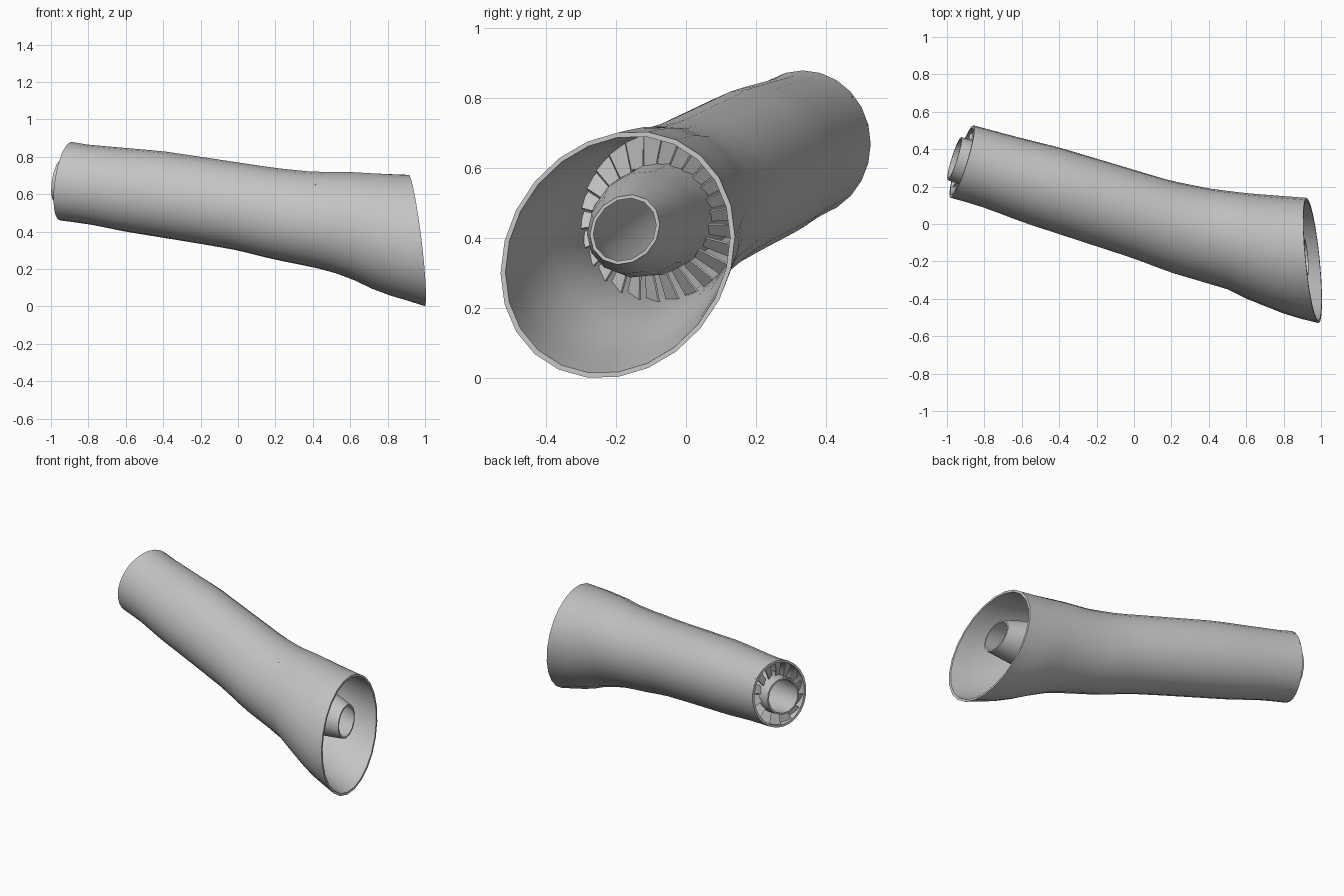
import bpy, bmesh, math
from mathutils import Vector

if "Cube" in bpy.data.objects:
    bpy.data.objects.remove(bpy.data.objects["Cube"])

grey = bpy.data.materials.new("light grey")
grey.diffuse_color = (0.55, 0.55, 0.55, 1)
grey.use_nodes = True
grey.node_tree.nodes["Principled BSDF"].inputs["Base Color"].default_value = grey.diffuse_color


def interp(table, x):
    """Linear lookup in a list of (x, value) pairs."""
    if x <= table[0][0]:
        return table[0][1]
    for (x0, v0), (x1, v1) in zip(table, table[1:]):
        if x <= x1:
            return v0 + (v1 - v0) * (x - x0) / (x1 - x0)
    return table[-1][1]


def blend(x):
    """0 along the straight pipe, 1 at the flared mouth."""
    s = min(max((x - 0.1) / 0.85, 0), 1)
    return s * s * (3 - 2 * s)


def ring(cx, cy, cz, ry, rz, n):
    """Slanted elliptical cross-section; slant and skew change towards the mouth."""
    s = blend(cx)
    a, b, skew = 0.31 - 0.39 * s, 0.14 - 0.25 * s, 0.15 * s
    pts = []
    for i in range(n):
        t = math.tau * i / n
        dy, dz = ry * math.cos(t), rz * math.sin(t + skew)
        pts.append(Vector((cx + a * dy + b * dz, cy + dy, cz + dz)))
    return pts


def make_object(name, bm, smooth=True):
    bmesh.ops.recalc_face_normals(bm, faces=bm.faces)
    mesh = bpy.data.meshes.new(name)
    bm.to_mesh(mesh)
    bm.free()
    mesh.materials.append(grey)
    ob = bpy.data.objects.new(name, mesh)
    bpy.context.collection.objects.link(ob)
    if smooth:
        bpy.ops.object.select_all(action='DESELECT')
        ob.select_set(True)
        bpy.context.view_layer.objects.active = ob
        bpy.ops.object.shade_smooth_by_angle(angle=math.radians(35))
    return ob


def hollow_loft(name, sections, wall, n):
    """Thin-walled tube: outer skin forward, inner skin back, rims closed."""
    outer = [ring(*s, n) for s in sections]
    inner = [ring(x, y, z, ry - wall, rz - wall, n) for x, y, z, ry, rz in sections]
    bm = bmesh.new()
    loops = [[bm.verts.new(p) for p in r] for r in outer + inner[::-1]]
    for k, lo in enumerate(loops):
        hi = loops[(k + 1) % len(loops)]
        for i in range(n):
            j = (i + 1) % n
            bm.faces.new((lo[i], lo[j], hi[j], hi[i]))
    return make_object(name, bm)


# Casing: four outlines sampled along the length
top = [(-.89, .88), (-.8, .865), (-.4, .83), (0, .77), (.2, .74), (.4, .72), (.6, .72), (.9, .706)]
bottom = [(-.95, .46), (-.8, .44), (-.6, .40), (-.2, .335), (0, .30), (.2, .25), (.4, .21),
          (.5, .185), (.6, .15), (.7, .10), (.8, .06), (.9, .03), (.99, 0)]
back = [(-.86, .53), (-.6, .46), (-.4, .41), (0, .29), (.2, .23), (.4, .19), (.6, .165), (.92, .14)]
front = [(-.98, .14), (-.8, .085), (-.6, .01), (0, -.185), (.2, -.26), (.4, -.32), (.5, -.35),
         (.6, -.40), (.7, -.44), (.8, -.48), (.9, -.51), (.975, -.53)]


def casing_section(c):
    s = blend(c)
    reach = 0.22 + 0.13 * s
    a, b = (0.31 - 0.39 * s) * reach, (0.14 - 0.25 * s) * reach
    y1, y0 = interp(back, c + a), interp(front, c - a)
    z1, z0 = interp(top, c + b), interp(bottom, c - b)
    return c, (y0 + y1) / 2, (z0 + z1) / 2, (y1 - y0) / 2, (z1 - z0) / 2


count = 22
hollow_loft("casing", [casing_section(-.92 + 1.875 * k / count) for k in range(count + 1)], 0.014, 24)

# Core: hollow inner body, widest in the middle and tapering to both ends
core = [(-.96, .35, .67, .115), (-.8, .298, .65, .122), (-.3, .145, .595, .14), (.1, .02, .52, .15),
        (.45, -.095, .45, .16), (.6, -.125, .44, .153), (.75, -.15, .43, .133), (.92, -.175, .425, .1)]
hollow_loft("core", [(x, y, z, r, r) for x, y, z, r in core], 0.01, 14)


def blade_ring(name, cx, n, pitch, fill):
    """Pitched blades spanning from the core to the casing wall."""
    x, cy, cz, ry, rz = casing_section(cx)
    centre = Vector((interp([(c[0], c[1]) for c in core], cx),
                     interp([(c[0], c[2]) for c in core], cx)))
    r = interp([(c[0], c[3]) for c in core], cx) - 0.004
    roots = ring(cx, centre.x, centre.y, r, r, n)
    tips = ring(cx, cy, cz, ry - 0.008, rz - 0.008, n)
    axis = Vector((.92, -.285, -.135)).normalized()
    bm = bmesh.new()
    for root, tip in zip(roots, tips):
        side = axis.cross(tip - root).normalized()
        chord = side * math.cos(pitch) + axis * math.sin(pitch)
        thick = axis.cross(side).cross(chord).normalized() * 0.003
        wr, wt = fill * math.pi * r / n, fill * math.pi * ry / n
        quads = []
        for off in (-thick, thick):
            quads.append([bm.verts.new(p + off) for p in
                          (root - chord * wr, root + chord * wr, tip + chord * wt, tip - chord * wt)])
        lo, hi = quads
        bm.faces.new(lo[::-1])
        bm.faces.new(hi)
        for i in range(4):
            j = (i + 1) % 4
            bm.faces.new((lo[i], lo[j], hi[j], hi[i]))
    return make_object(name, bm, smooth=False)


# Blade rings at the intake and deep inside the flared mouth
blade_ring("intake_blades", -.89, 14, math.radians(28), 0.95)
blade_ring("outlet_blades", .42, 26, math.radians(35), 0.95)
